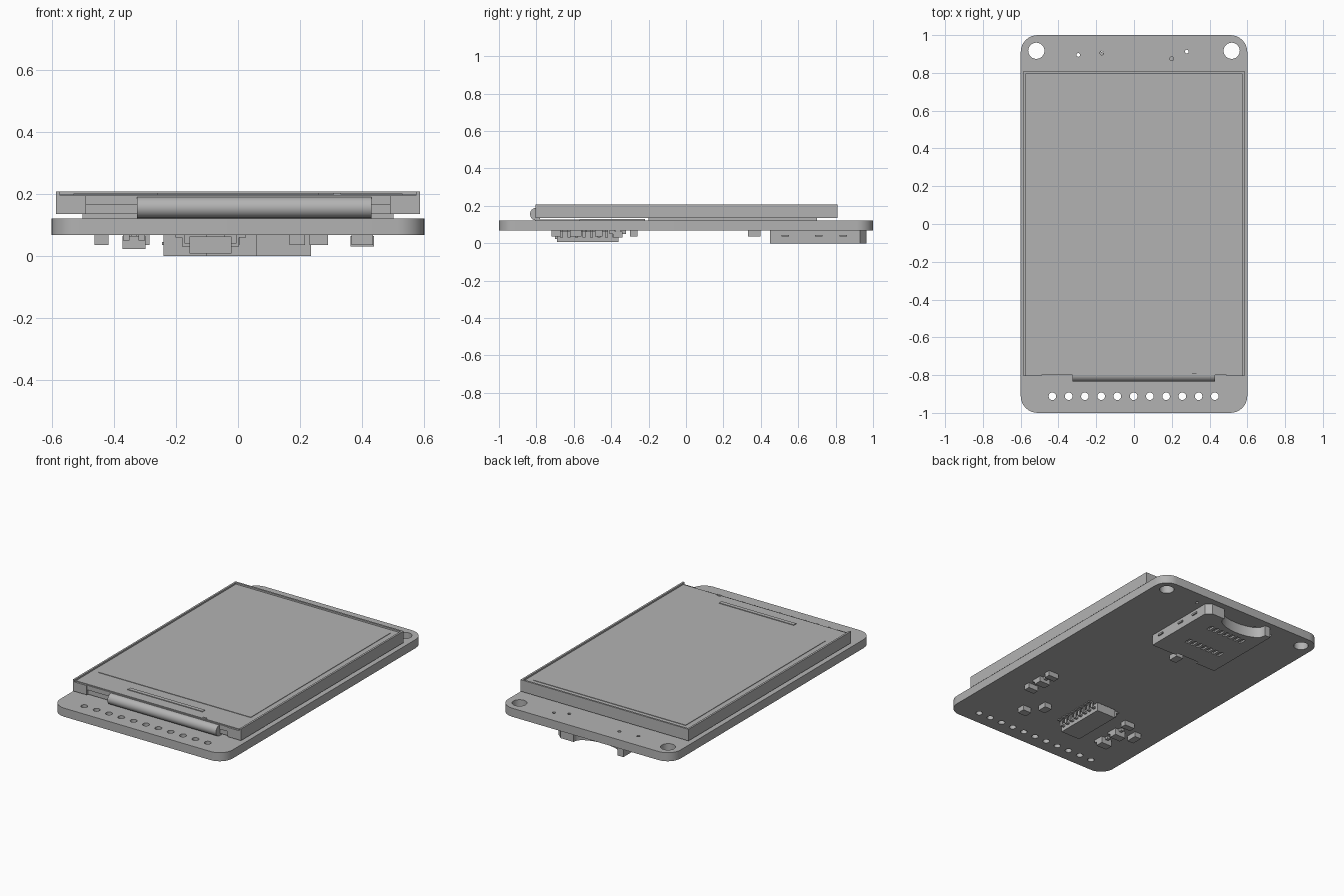
import bpy, bmesh, math
from mathutils import Matrix, Vector

if "Cube" in bpy.data.objects:
    bpy.data.objects.remove(bpy.data.objects["Cube"])

grey = bpy.data.materials.new("plain grey")
grey.use_nodes = True
tone = (0.45, 0.45, 0.45, 1)
grey.diffuse_color = tone
grey.node_tree.nodes["Principled BSDF"].inputs["Base Color"].default_value = tone


def boxes(name, *spans):
    """One object from boxes given as (x0, x1, y0, y1, z0, z1)."""
    bm = bmesh.new()
    for x0, x1, y0, y1, z0, z1 in spans:
        centre = Vector((x0 + x1, y0 + y1, z0 + z1)) / 2
        size = Matrix.Diagonal((x1 - x0, y1 - y0, z1 - z0, 1))
        bmesh.ops.create_cube(bm, size=1, matrix=Matrix.Translation(centre) @ size)
    mesh = bpy.data.meshes.new(name)
    bm.to_mesh(mesh)
    bm.free()
    mesh.materials.append(grey)
    ob = bpy.data.objects.new(name, mesh)
    bpy.context.collection.objects.link(ob)
    return ob


def block(x, y, w, d, z0, z1):
    return (x - w / 2, x + w / 2, y - d / 2, y + d / 2, z0, z1)


def arc(cx, cy, r, start, end, steps):
    angles = [math.radians(start + (end - start) * i / steps) for i in range(steps + 1)]
    return [(cx + r * math.cos(a), cy + r * math.sin(a)) for a in angles]


def circle(cx, cy, r, steps=24):
    return arc(cx, cy, r, 0, 360, steps)[:-1]


def slab(name, loops, depth, matrix):
    """Flat outline with holes, thickened about its own plane."""
    curve = bpy.data.curves.new(name, "CURVE")
    curve.dimensions = "2D"
    curve.fill_mode = "BOTH"
    curve.extrude = depth / 2
    for loop in loops:
        spline = curve.splines.new("POLY")
        spline.points.add(len(loop) - 1)
        for p, (x, y) in zip(spline.points, loop):
            p.co = (x, y, 0, 1)
        spline.use_cyclic_u = True
    curve.materials.append(grey)
    ob = bpy.data.objects.new(name, curve)
    ob.matrix_world = matrix
    bpy.context.collection.objects.link(ob)
    bpy.ops.object.select_all(action="DESELECT")
    ob.select_set(True)
    bpy.context.view_layer.objects.active = ob
    bpy.ops.object.convert(target="MESH")
    bpy.ops.object.shade_smooth_by_angle(angle=math.radians(30))
    return bpy.context.view_layer.objects.active


# Circuit board with rounded corners, mounting holes, pin holes and vias
R = 0.09
outline = []
for sx, sy, a in ((1, 1, 0), (-1, 1, 90), (-1, -1, 180), (1, -1, 270)):
    outline += arc(sx * (0.6 - R), sy * (1 - R), R, a, a + 90, 8)
holes = [circle(s * 0.517, 0.917, 0.043) for s in (-1, 1)]
holes += [circle(-0.432 + 0.086 * i, -0.912, 0.02) for i in range(11)]
holes += [circle(x, y, 0.01, 12) for x, y in
          ((-0.295, 0.895), (-0.17, 0.905), (0.2, 0.875), (0.28, 0.913))]
slab("circuit_board", [outline] + holes, 0.054, Matrix.Translation((0, 0, 0.094)))

# Display: body, thin metal frame, active area, slot bar
boxes("display_body", (-0.573, 0.573, -0.793, 0.798, 0.135, 0.198))
boxes("display_frame",
      (-0.585, -0.573, -0.805, 0.81, 0.135, 0.208),
      (0.573, 0.585, -0.805, 0.81, 0.135, 0.208),
      (-0.573, 0.573, 0.798, 0.81, 0.135, 0.208))
boxes("display_front_lips",
      (-0.573, -0.49, -0.805, -0.793, 0.135, 0.194),
      (0.49, 0.573, -0.805, -0.793, 0.135, 0.194),
      (-0.49, 0.49, -0.8, -0.793, 0.165, 0.194))
boxes("active_area", (-0.53, 0.53, -0.63, 0.76, 0.198, 0.201))
boxes("slot_bar", (-0.26, 0.26, -0.725, -0.7, 0.198, 0.202))
boxes("corner_chip", (0.308, 0.332, -0.793, -0.78, 0.198, 0.202))

# Flexible cable folded around the front edge, with its tail under the display
fold = [(-0.78, 0.19)] + arc(-0.8, 0.156, 0.034, 90, 270, 16) + [(-0.78, 0.122)]
yz_plane = Matrix(((0, 0, 1, 0.0525), (1, 0, 0, 0), (0, 1, 0, 0), (0, 0, 0, 1)))
slab("flex_fold", [fold], 0.755, yz_plane)
boxes("flex_tail",
      (-0.325, 0.43, -0.79, -0.57, 0.121, 0.127),
      (-0.25, 0.35, -0.57, -0.22, 0.121, 0.131))
boxes("adhesive_pad", (-0.5, 0.5, -0.2, 0.7, 0.121, 0.136))

# Memory card socket: stepped shell with a concave card opening
shell = [(0.235, 0.45), (0.235, 0.93), (0.2, 0.96), (0.11, 0.96)]
shell += [(-0.045 + 0.155 * math.cos(math.pi * i / 12),
           0.95 - 0.07 * math.sin(math.pi * i / 12)) for i in range(13)]
shell += [(-0.2, 0.965), (-0.24, 0.965), (-0.24, 0.45),
          (-0.1, 0.45), (-0.1, 0.47), (0.06, 0.47), (0.06, 0.45)]
windows = [[(x, y), (x + 0.022, y), (x + 0.022, y + 0.045), (x, y + 0.045)]
           for y in (0.6, 0.8) for x in [-0.15 + 0.04 * i for i in range(7)]]
slab("card_socket_cover", [shell] + windows, 0.012, Matrix.Translation((0, 0, 0.006)))
slab("card_socket_body", [shell], 0.057, Matrix.Translation((0, 0, 0.0395)))
boxes("card_socket_tabs", block(-0.02, 0.365, 0.05, 0.065, 0.035, 0.068),
      *[block(s * 0.238, y, 0.012, 0.04, 0.035, 0.045)
        for s in (-1, 1) for y in (0.53, 0.71, 0.84)])

# Driver chip with two rows of bent legs
CX, CY = -0.088, -0.525
boxes("driver_chip", block(CX, CY, 0.135, 0.33, 0.008, 0.062))
legs = []
for s in (-1, 1):
    for i in range(8):
        y = CY + (i - 3.5) * 0.04
        legs += [block(CX + s * 0.075, y, 0.02, 0.016, 0.03, 0.04),
                 block(CX + s * 0.087, y, 0.01, 0.016, 0.03, 0.068),
                 block(CX + s * 0.1, y, 0.026, 0.016, 0.06, 0.068)]
boxes("driver_chip_legs", *legs)

# Small passive parts on the underside
boxes("passive_parts", *[block(x, y, w, d, 0.035, 0.068) for x, y, w, d in (
    (0.4, -0.28, 0.07, 0.04), (0.4, -0.467, 0.07, 0.04),
    (0.26, -0.695, 0.06, 0.05), (0.19, -0.59, 0.05, 0.06),
    (-0.32, -0.44, 0.07, 0.04), (-0.44, -0.523, 0.045, 0.07))])

# Three-legged transistors
for i, (x, y, z) in enumerate(((0.4, -0.365, 0.03), (-0.335, -0.55, 0.022),
                               (-0.335, -0.675, 0.022))):
    boxes(f"transistor_{i + 1}", block(x, y, 0.075, 0.05, z, 0.064),
          *[block(x + dx, y + dy, 0.02, 0.03, 0.05, 0.068)
            for dx, dy in ((-0.025, -0.03), (0.025, -0.03), (0, 0.03))])
